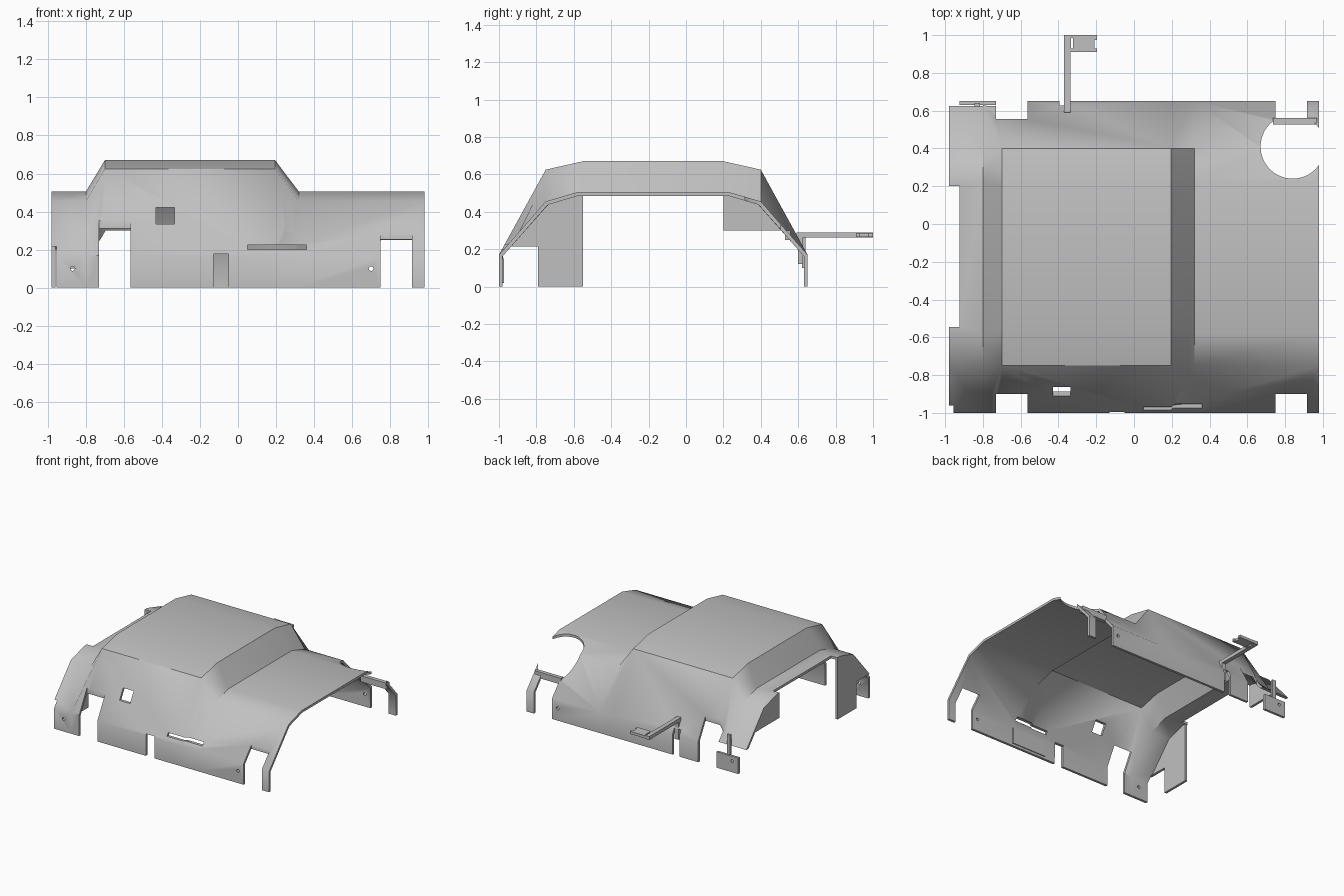
import bpy, bmesh, math
from mathutils import Matrix

cube = bpy.data.objects.get("Cube")
if cube:
    bpy.data.objects.remove(cube, do_unlink=True)

grey = bpy.data.materials.new("plain grey")
grey.use_nodes = True
grey.diffuse_color = (0.53, 0.53, 0.53, 1)
grey.node_tree.nodes["Principled BSDF"].inputs["Base Color"].default_value = grey.diffuse_color


def add_object(name, bm):
    mesh = bpy.data.meshes.new(name)
    bm.to_mesh(mesh)
    bm.free()
    mesh.materials.append(grey)
    obj = bpy.data.objects.new(name, mesh)
    bpy.context.scene.collection.objects.link(obj)
    return obj


def box(name, x, y, z):
    bm = bmesh.new()
    bmesh.ops.create_cube(bm, size=1)
    for v in bm.verts:
        v.co = [lo if c < 0 else hi for c, (lo, hi) in zip(v.co, (x, y, z))]
    return add_object(name, bm)


def cylinder(name, centre, radius, depth, sides, along_y=False):
    bm = bmesh.new()
    turn = Matrix.Rotation(math.pi / 2 if along_y else 0, 4, "X")
    bmesh.ops.create_cone(bm, cap_ends=True, segments=sides, radius1=radius, radius2=radius,
                          depth=depth, matrix=Matrix.Translation(centre) @ turn)
    return add_object(name, bm)


def plate(name, outline, x, thickness):
    """Flat panel from a y-z outline, thickened along +x."""
    bm = bmesh.new()
    face = bm.faces.new([bm.verts.new((x, y, z)) for y, z in outline])
    out = bmesh.ops.extrude_face_region(bm, geom=[face])
    for v in out["geom"]:
        if isinstance(v, bmesh.types.BMVert):
            v.co.x += thickness
    bmesh.ops.recalc_face_normals(bm, faces=bm.faces)
    return add_object(name, bm)


def activate(obj):
    bpy.ops.object.select_all(action="DESELECT")
    obj.select_set(True)
    bpy.context.view_layer.objects.active = obj


def cut(obj, cutters):
    for c in cutters:
        mod = obj.modifiers.new("cut", "BOOLEAN")
        mod.operation = "DIFFERENCE"
        mod.solver = "EXACT"
        mod.object = c
        activate(obj)
        bpy.ops.object.modifier_apply(modifier=mod.name)
        bpy.data.objects.remove(c, do_unlink=True)


# Shell: low and raised cross-sections lofted along x
MID = -0.175


def section(shoulder, crown, shoulder_z, crown_z):
    half = [(0.825, 0), (0.825, 0.17), (shoulder, shoulder_z), (crown, crown_z)]
    return [(MID - w, z) for w, z in half] + [(MID + w, z) for w, z in reversed(half)]


low = section(0.575, 0.405, 0.455, 0.505)
high = section(0.575, 0.375, 0.625, 0.67)
stations = [(-0.98, low), (-0.80, low), (-0.70, high), (0.195, high), (0.32, low), (0.98, low)]
bm = bmesh.new()
rows = [[bm.verts.new((x, y, z)) for y, z in prof] for x, prof in stations]
for a, b in zip(rows, rows[1:]):
    for j in range(len(a) - 1):
        bm.faces.new((a[j], b[j], b[j + 1], a[j + 1]))
bmesh.ops.triangulate(bm, faces=[f for f in bm.faces
                                 if abs(f.normal.x) > 0.01 or f.calc_area() == 0])
shell = add_object("body_shell", bm)
wall = shell.modifiers.new("wall", "SOLIDIFY")
wall.thickness = 0.02
wall.offset = -1
wall.use_even_offset = True
activate(shell)
bpy.ops.object.modifier_apply(modifier=wall.name)

# Openings in the shell
FRONT, BACK = (-1.2, -0.9), (0.555, 1.2)
openings = [
    box("front_notch", (-0.73, -0.565), FRONT, (-0.1, 0.4)),
    box("hood_front_notch", (0.75, 0.915), FRONT, (-0.1, 0.4)),
    box("back_notch", (-0.73, -0.565), BACK, (-0.1, 0.4)),
    box("hood_back_notch", (0.75, 0.915), BACK, (-0.1, 0.4)),
    box("front_slot", (-0.13, -0.05), FRONT, (-0.1, 0.177)),
    box("back_slot", (-0.395, -0.335), BACK, (-0.1, 0.21)),
    box("square_window", (-0.43, -0.335), (-1.2, -0.7), (0.335, 0.42)),
    box("long_slot", (0.05, 0.36), (-1.2, -0.8), (0.2, 0.225)),
    box("end_recess", (-1.2, -0.925), (-0.545, 0.2), (-0.1, 0.8)),
    box("front_corner", (-1.2, -0.955), FRONT, (-0.1, 0.215)),
    box("back_corner", (-1.2, -0.73), (0.4, 1.2), (-0.1, 0.2)),
    cylinder("round_opening", (0.84, 0.41, 0.3), 0.17, 1, 48),
    cylinder("screw_hole", (-0.87, -0.5, 0.1), 0.012, 1.4, 16, True),
    cylinder("screw_hole", (0.70, 0, 0.1), 0.012, 3, 16, True),
]
cut(shell, openings)
activate(shell)
bpy.ops.object.shade_smooth_by_angle(angle=math.radians(44))

# End panels closing the two flares
plate("front_flare_panel", [(-0.955, 0.215), (-0.79, 0.215), (-0.79, 0), (-0.55, 0),
                            (-0.55, 0.49), (-0.58, 0.49), (-0.75, 0.44)], -0.98, 0.02)
plate("back_flare_panel", [(0.2, 0.3), (0.525, 0.3), (0.4, 0.44),
                           (0.23, 0.49), (0.2, 0.49)], -0.98, 0.02)

# Back corner mounting tab with its post
tab = box("back_tab", (-0.925, -0.73), (0.63, 0.65), (0, 0.13))
cut(tab, [cylinder("tab_hole", (-0.87, 0.64, 0.09), 0.012, 0.2, 16, True)])
box("tab_post", (-0.845, -0.815), (0.62, 0.64), (0.1, 0.29))

# Bar bridging the round opening to the back leg
box("opening_bar", (0.735, 0.97), (0.528, 0.56), (0.25, 0.3))

# Arm reaching out behind, with a slotted head
box("arm", (-0.37, -0.335), (0.59, 1.0), (0.262, 0.29))
head = box("arm_head", (-0.336, -0.195), (0.91, 1.0), (0.265, 0.287))
cut(head, [box("head_slot", (-0.334, -0.322), (0.93, 0.985), (0.2, 0.4)),
           box("head_notch", (-0.21, -0.1), (0.93, 0.975), (0.2, 0.4))])
box("arm_root", (-0.37, -0.335), (0.6, 0.625), (0.12, 0.27))

# Thin backing plate inside the front wall
box("inner_plate", (0.05, 0.36), (-0.982, -0.973), (0.02, 0.15))
